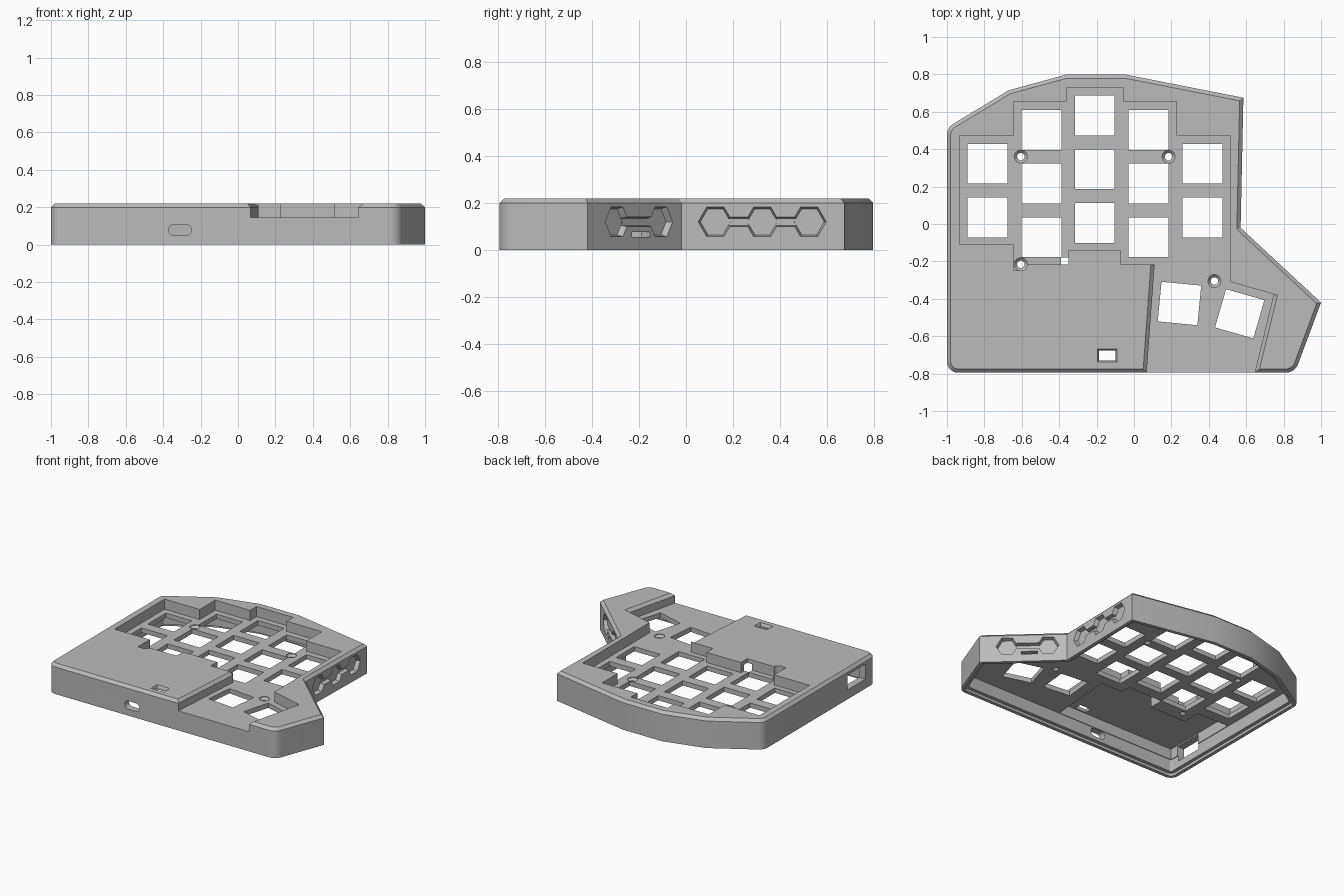
import bpy, bmesh, math
from mathutils import Vector, Matrix

if "Cube" in bpy.data.objects:
    bpy.data.objects.remove(bpy.data.objects["Cube"])

GREY = (0.5, 0.5, 0.5, 1)
mat = bpy.data.materials.new("plain grey")
mat.use_nodes = True
mat.diffuse_color = GREY
mat.node_tree.nodes["Principled BSDF"].inputs["Base Color"].default_value = GREY


def loft(name, layers, matrix=Matrix()):
    """Closed solid through matching (polygon, height) layers."""
    bm = bmesh.new()
    rings = [[bm.verts.new((x, y, z)) for x, y in poly] for poly, z in layers]
    n = len(rings[0])
    bm.faces.new(rings[0])
    bm.faces.new(rings[-1])
    for a, b in zip(rings, rings[1:]):
        for i in range(n):
            j = (i + 1) % n
            bm.faces.new((a[i], a[j], b[j], b[i]))
    bm.transform(matrix)
    bmesh.ops.recalc_face_normals(bm, faces=bm.faces)
    me = bpy.data.meshes.new(name)
    bm.to_mesh(me)
    bm.free()
    me.materials.append(mat)
    ob = bpy.data.objects.new(name, me)
    bpy.context.collection.objects.link(ob)
    return ob


def rounded(points, steps=8):
    """Polygon from (x, y, radius) corners."""
    out = []
    for i, (x, y, r) in enumerate(points):
        p = Vector((x, y))
        if not r:
            out.append(p)
            continue
        a = (Vector(points[i - 1][:2]) - p).normalized()
        b = (Vector(points[(i + 1) % len(points)][:2]) - p).normalized()
        half = a.angle(b) / 2
        centre = p + (a + b).normalized() * r / math.sin(half)
        start = p + a * r / math.tan(half) - centre
        end = p + b * r / math.tan(half) - centre
        sweep = math.pi - 2 * half
        for k in range(steps + 1):
            t = k / steps
            out.append(centre + (start * math.sin((1 - t) * sweep)
                                 + end * math.sin(t * sweep)) / math.sin(sweep))
    return out


def inset(poly, d):
    """Shift every side of a counter-clockwise polygon inward."""
    out = []
    for i, p in enumerate(poly):
        e = (p - poly[i - 1]).normalized()
        f = (poly[(i + 1) % len(poly)] - p).normalized()
        n1, n2 = Vector((-e.y, e.x)), Vector((-f.y, f.x))
        out.append(p + (n1 + n2) * d / (1 + n1.dot(n2)))
    return out


def ngon(n, r, x=0, y=0):
    return [(x + r * math.cos(math.tau * i / n), y + r * math.sin(math.tau * i / n))
            for i in range(n)]


def rect(w, h, x=0, y=0):
    return [(x - w / 2, y - h / 2), (x + w / 2, y - h / 2),
            (x + w / 2, y + h / 2), (x - w / 2, y + h / 2)]


cutters = []


def cut(layers, matrix=Matrix()):
    ob = loft("cutter", layers, matrix)
    ob.hide_render = True
    cutters.append(ob)


# Outer case with a chamfered top rim
outline = rounded([(-1, -0.795, 0.06), (0.86, -0.795, 0.07), (1, -0.42, 0),
                   (0.57, -0.02, 0), (0.585, 0.675, 0), (-0.04, 0.798, 0),
                   (-0.365, 0.798, 0), (-0.67, 0.715, 0), (-1, 0.515, 0.07)])
case = loft("keyboard_case", [(outline, 0), (outline, 0.2), (inset(outline, 0.02), 0.22)])

# Sunken key deck, open towards the front at the thumb keys
recess = [(-0.933, 0.473), (-0.645, 0.473), (-0.645, 0.655), (-0.36, 0.655),
          (-0.36, 0.73), (-0.06, 0.73), (-0.06, 0.655), (0.228, 0.655),
          (0.228, 0.473), (0.515, 0.473), (0.515, -0.31), (0.747, -0.375),
          (0.62, -0.9), (0.06, -0.9), (0.11, -0.217), (-0.07, -0.217),
          (-0.07, -0.142), (-0.35, -0.142), (-0.35, -0.217), (-0.6, -0.217),
          (-0.6, -0.248), (-0.645, -0.248), (-0.645, -0.11), (-0.933, -0.11)]
cut([(recess, 0.145), (recess, 0.3)])

# Chamfers along both sides of the thumb opening
cut([([(0.11, -0.219), (0.06, -0.9), (0.62, -0.9), (0.747, -0.375)], 0.2),
     ([(0.07, -0.219), (0.02, -0.9), (0.66, -0.9), (0.787, -0.386)], 0.24)])

# Hollow underside: lid rabbet, main cavity, taller bay under the front block
cut([(inset(outline, 0.025), -0.1), (inset(outline, 0.025), 0.02)])
cut([(inset(outline, 0.05), -0.1), (inset(outline, 0.05), 0.11)])
bay = [(-0.945, -0.74), (0.03, -0.74), (0.07, -0.255), (-0.11, -0.255),
       (-0.11, -0.18), (-0.39, -0.18), (-0.39, -0.29), (-0.685, -0.29),
       (-0.685, -0.15), (-0.945, -0.15)]
cut([(bay, 0.05), (bay, 0.19)])

# Key openings: five columns and two tilted thumb keys
keys = []
for x, top, rows in [(-0.783, 0.322, 2), (-0.495, 0.503, 3), (-0.21, 0.58, 3),
                     (0.078, 0.503, 3), (0.367, 0.322, 2)]:
    keys += [(x, top - 0.287 * r, 0) for r in range(rows)]
keys += [(0.243, -0.425, -5.5), (0.565, -0.48, -16)]
for x, y, tilt in keys:
    place = Matrix.Translation((x, y, 0)) @ Matrix.Rotation(math.radians(tilt), 4, 'Z')
    cut([(rect(0.213, 0.213), 0.05), (rect(0.213, 0.213), 0.18)], place)

# Countersunk screw holes
for x, y in [(-0.605, 0.36), (0.185, 0.36), (-0.605, -0.215), (0.43, -0.305)]:
    bore, head = ngon(24, 0.02, x, y), ngon(24, 0.035, x, y)
    cut([(bore, 0.05), (bore, 0.125), (head, 0.14), (head, 0.3)])

# Switch slot in the block, window in the left wall, cable port in the front
cut([(rect(0.09, 0.055, -0.143, -0.703), 0.15), (rect(0.09, 0.055, -0.143, -0.703), 0.205),
     (rect(0.12, 0.085, -0.143, -0.703), 0.235)])
cut([(rect(0.2, 0.21, -1, -0.565), 0.07), (rect(0.2, 0.21, -1, -0.565), 0.18)])
port = rounded([(-0.06, -0.03, 0.029), (0.06, -0.03, 0.029),
                (0.06, 0.03, 0.029), (-0.06, 0.03, 0.029)])
cut([(port, -0.1), (port, 0.1)],
    Matrix.Translation((-0.31, -0.795, 0.078)) @ Matrix.Rotation(math.pi / 2, 4, 'X'))


def wall_frame(start, end):
    """Local frame on a right-hand wall: x along it, y up, z outward."""
    along = Vector((end[0] - start[0], end[1] - start[1], 0)).normalized()
    up = Vector((0, 0, 1))
    m = Matrix((along, up, along.cross(up))).transposed().to_4x4()
    return Matrix.Translation((start[0], start[1], 0.12)) @ m


def hex_row(frame, spots):
    """Shallow hexagon pockets joined by a bar."""
    for s in spots:
        cut([(ngon(6, 0.064, s), -0.03), (ngon(6, 0.074, s), 0.003)], frame)
    mid, span = (spots[0] + spots[-1]) / 2, spots[-1] - spots[0]
    cut([(rect(span, 0.03, mid), -0.029), (rect(span, 0.042, mid), 0.004)], frame)


hex_row(wall_frame((0.57, -0.02), (0.585, 0.675)), [0.145, 0.345, 0.545])
slant = wall_frame((1, -0.42), (0.57, -0.02))
hex_row(slant, [0.185, 0.46])
cut([(rect(0.11, 0.02, 0.335, -0.054), -0.1), (rect(0.11, 0.02, 0.335, -0.054), 0.02)], slant)

# Carve everything and bake the result
for c in cutters:
    mod = case.modifiers.new("carve", 'BOOLEAN')
    mod.operation, mod.solver, mod.object = 'DIFFERENCE', 'EXACT', c
deps = bpy.context.evaluated_depsgraph_get()
baked = bpy.data.meshes.new_from_object(case.evaluated_get(deps))
case.modifiers.clear()
case.data = baked
for c in cutters:
    bpy.data.objects.remove(c)

# Smooth the rounded corners, keep other edges crisp
for o in bpy.context.selected_objects:
    o.select_set(False)
case.select_set(True)
bpy.context.view_layer.objects.active = case
bpy.ops.object.shade_smooth_by_angle(angle=math.radians(20))
